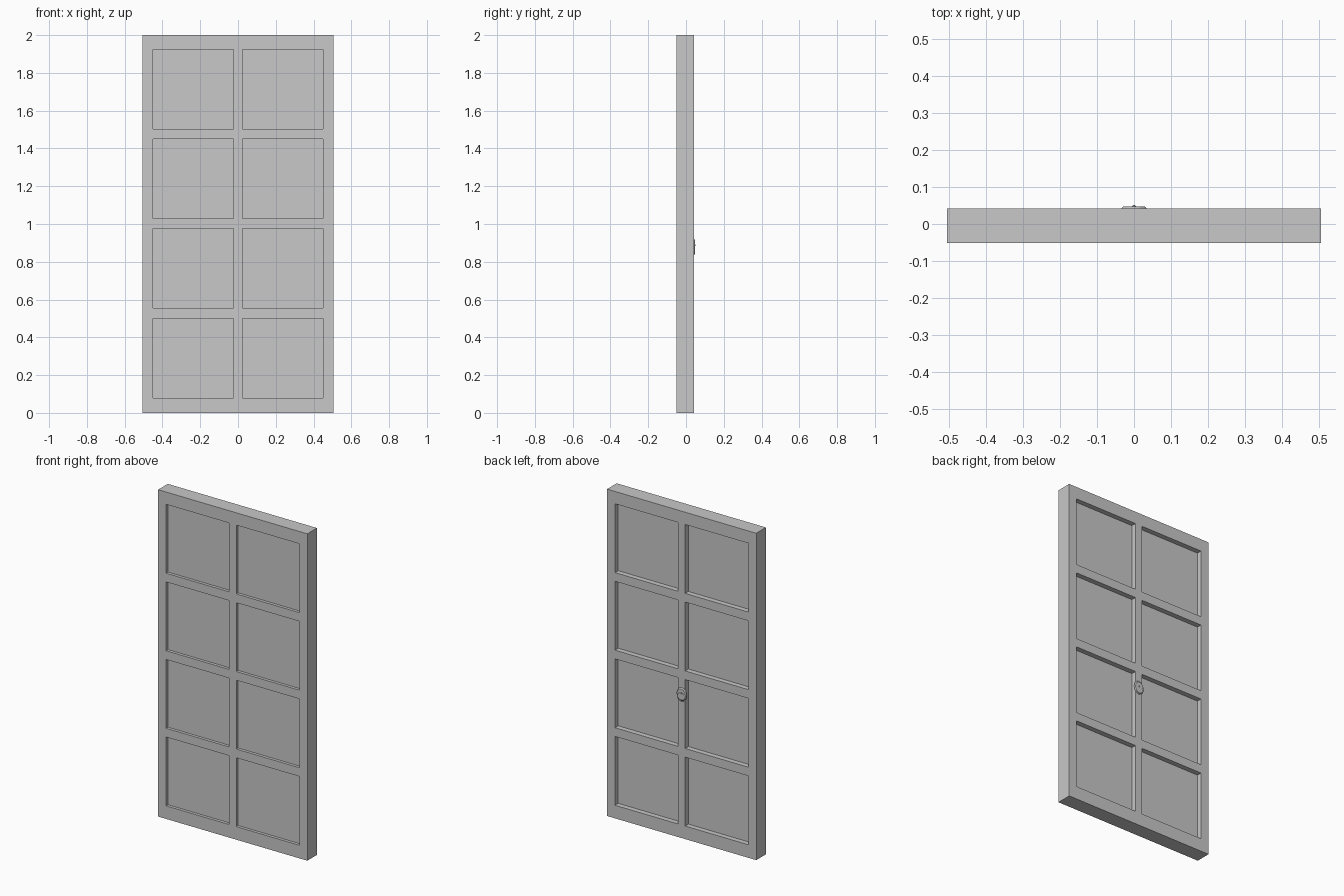
import bpy, bmesh, math
from mathutils import Vector, Matrix

old = bpy.data.objects.get("Cube")
if old:
    bpy.data.objects.remove(old, do_unlink=True)

grey = bpy.data.materials.new("light_grey")
grey.use_nodes = True
colour = (0.58, 0.58, 0.58, 1)
grey.diffuse_color = colour
grey.node_tree.nodes["Principled BSDF"].inputs["Base Color"].default_value = colour


def finish(bm, name):
    bmesh.ops.recalc_face_normals(bm, faces=bm.faces)
    mesh = bpy.data.meshes.new(name)
    bm.to_mesh(mesh)
    bm.free()
    mesh.materials.append(grey)
    obj = bpy.data.objects.new(name, mesh)
    bpy.context.collection.objects.link(obj)


# Door slab, sliced along the edges of the panels
WIDTH, FRONT, BACK, HEIGHT = 1.01, -0.051, 0.042, 2.0
columns = [(-0.451, -0.024), (0.024, 0.451)]
rows = [(0.08 + 0.4745 * i, 0.501 + 0.4745 * i) for i in range(4)]
bm = bmesh.new()
bmesh.ops.create_cube(bm, size=1)
bmesh.ops.scale(bm, vec=(WIDTH, BACK - FRONT, HEIGHT), verts=bm.verts)
bmesh.ops.translate(bm, vec=(0, (FRONT + BACK) / 2, HEIGHT / 2), verts=bm.verts)
cuts = [(Vector((x, 0, 0)), Vector((1, 0, 0))) for c in columns for x in c]
cuts += [(Vector((0, 0, z)), Vector((0, 0, 1))) for r in rows for z in r]
for point, normal in cuts:
    bmesh.ops.bisect_plane(bm, geom=bm.verts[:] + bm.edges[:] + bm.faces[:],
                           plane_co=point, plane_no=normal)


# Panels pushed in, shallow at the front and deeper at the back
def is_panel(face, side):
    c = face.calc_center_median()
    return (face.normal.y * side > 0.9
            and any(a < c.x < b for a, b in columns)
            and any(a < c.z < b for a, b in rows))


bm.normal_update()
for side, depth in ((-1, 0.018), (1, 0.031)):
    panels = [f for f in bm.faces if is_panel(f, side)]
    new = bmesh.ops.extrude_discrete_faces(bm, faces=panels)["faces"]
    verts = list({v for f in new for v in f.verts})
    bmesh.ops.translate(bm, vec=(0, -side * depth, 0), verts=verts)
    bm.normal_update()
finish(bm, "panelled_door")


# Small door knocker on the back: plate, boss and hanging ring
def disc(name, r_base, r_top, depth, z, stretch, sides):
    bm = bmesh.new()
    bmesh.ops.create_cone(bm, cap_ends=True, segments=sides, radius1=r_base,
                          radius2=r_top, depth=depth)
    bmesh.ops.translate(bm, vec=(0, 0, depth / 2), verts=bm.verts)
    bmesh.ops.rotate(bm, matrix=Matrix.Rotation(-math.pi / 2, 3, 'X'), verts=bm.verts)
    bmesh.ops.scale(bm, vec=(1, 1, stretch), verts=bm.verts)
    bmesh.ops.translate(bm, vec=(0, BACK, z), verts=bm.verts)
    finish(bm, name)


disc("knocker_plate", 0.035, 0.029, 0.005, 0.88, 1.2, 12)
disc("knocker_boss", 0.010, 0.003, 0.009, 0.888, 1.0, 8)

bpy.ops.mesh.primitive_torus_add(major_radius=0.026, minor_radius=0.002,
                                 major_segments=20, minor_segments=6,
                                 location=(0, BACK + 0.004, 0.864),
                                 rotation=(math.pi / 2, 0, 0))
ring = bpy.context.object
ring.name = "knocker_ring"
ring.data.materials.append(grey)
bpy.ops.object.shade_smooth_by_angle()
